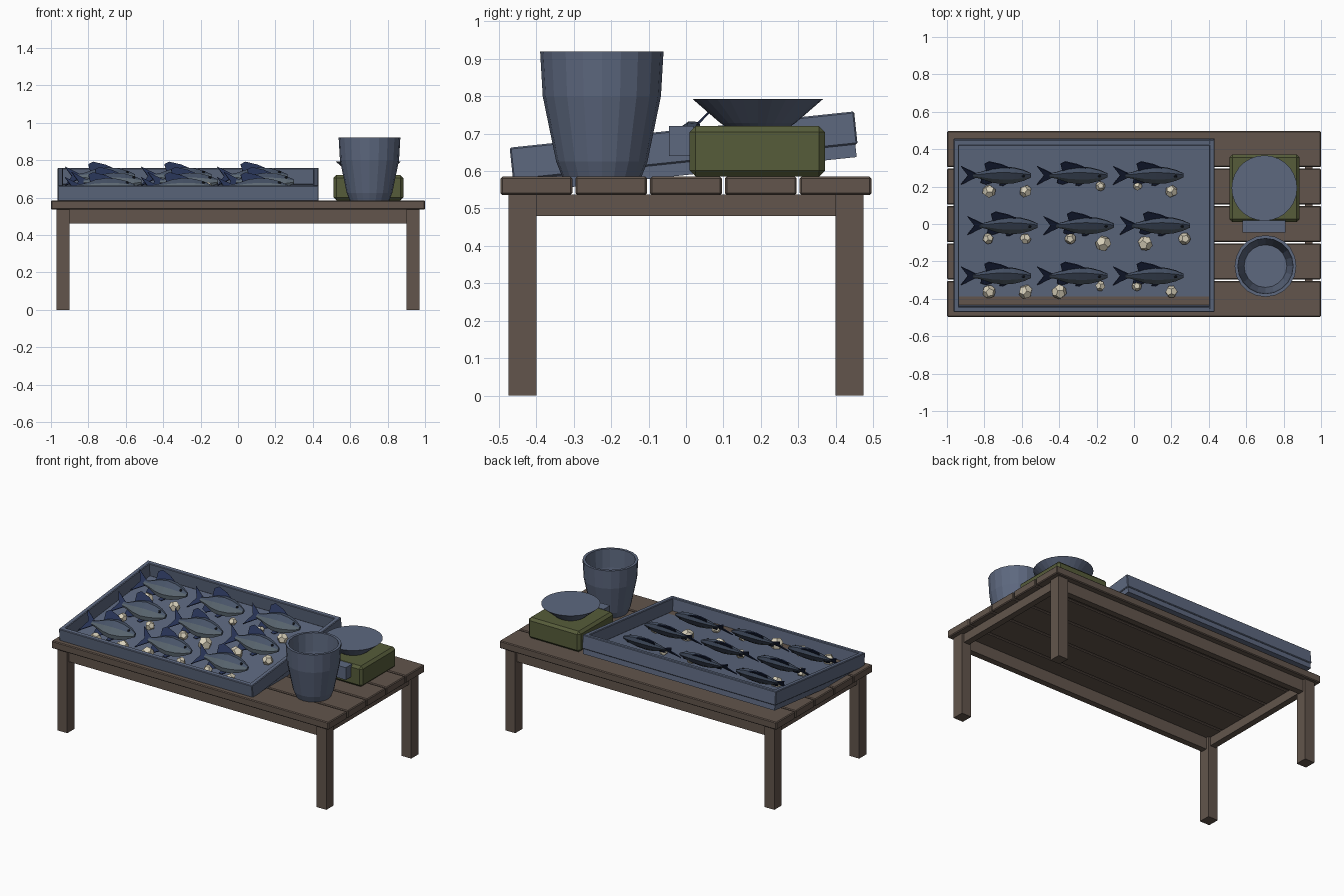
import bpy, bmesh, math, random
from mathutils import Matrix, Vector

random.seed(4)
cube = bpy.data.objects.get("Cube")
if cube:
    bpy.data.objects.remove(cube)


def material(name, r, g, b):
    lin = [(c / 255 / 12.92) if c < 11 else ((c / 255 + 0.055) / 1.055) ** 2.4 for c in (r, g, b)]
    m = bpy.data.materials.new(name)
    m.use_nodes = True
    m.diffuse_color = (*lin, 1)
    m.node_tree.nodes["Principled BSDF"].inputs["Base Color"].default_value = (*lin, 1)
    return m


WOOD = material("brown_wood", 98, 85, 76)
SLATE = material("slate_blue", 93, 104, 127)
OLIVE = material("olive_green", 86, 92, 58)
BACK = material("fish_back", 72, 84, 104)
BELLY = material("fish_belly", 92, 104, 114)
FIN = material("navy_fin", 38, 50, 84)
EYE = material("dark_eye", 28, 32, 40)
ICE = material("cream_ice", 216, 208, 186)


def add(name, data, matrix=None):
    ob = bpy.data.objects.new(name, data)
    bpy.context.scene.collection.objects.link(ob)
    if matrix:
        ob.matrix_world = matrix
    return ob


def finish(name, bm, mats, matrix=None):
    bmesh.ops.recalc_face_normals(bm, faces=bm.faces[:])
    me = bpy.data.meshes.new(name)
    bm.to_mesh(me)
    bm.free()
    for m in mats:
        me.materials.append(m)
    return add(name, me, matrix)


def box(name, lo, hi, mat, bevel=0, matrix=None):
    bm = bmesh.new()
    lo, hi = Vector(lo), Vector(hi)
    bmesh.ops.create_cube(bm, size=1, matrix=Matrix.Translation((lo + hi) / 2) @ Matrix.Diagonal((*(hi - lo), 1)))
    if bevel:
        bmesh.ops.bevel(bm, geom=bm.edges[:], offset=bevel, segments=1, affect='EDGES')
    return finish(name, bm, [mat], matrix)


def lathe(name, profile, centre, sides, mat):
    """Closed solid of revolution with flat caps at both profile ends."""
    bm = bmesh.new()
    rings = [[bm.verts.new((r * math.cos(k * math.tau / sides), r * math.sin(k * math.tau / sides), z))
              for k in range(sides)] for r, z in profile]
    for a, b in zip(rings, rings[1:]):
        for k in range(sides):
            j = (k + 1) % sides
            bm.faces.new((a[k], a[j], b[j], b[k]))
    bm.faces.new(rings[0])
    bm.faces.new(rings[-1])
    return finish(name, bm, [mat], Matrix.Translation((*centre, 0)))


# Table: planks, legs, aprons
for i in range(5):
    y = -0.5 + 0.2 * i
    box(f"table_plank_{i + 1}", (-1, y + 0.004, 0.536), (1, y + 0.196, 0.585), WOOD, 0.005)
for sx, side in ((-1, "right"), (1, "left")):
    for sy, end in ((-1, "front"), (1, "back")):
        xs, ys = sorted((sx * 0.9, sx * 0.97)), sorted((sy * 0.4, sy * 0.475))
        box(f"{end}_{side}_leg", (xs[0], ys[0], 0), (xs[1], ys[1], 0.537), WOOD)
    xs = sorted((sx * 0.915, sx * 0.955))
    box(f"{side}_apron", (xs[0], -0.4, 0.48), (xs[1], 0.4, 0.537), WOOD)
for sy, end in ((-1, "front"), (1, "back")):
    ys = sorted((sy * 0.418, sy * 0.458))
    box(f"{end}_apron", (-0.9, ys[0], 0.46), (0.9, ys[1], 0.537), WOOD)

# Tilted tray: floor and four walls
TRAY = Matrix.Translation((-0.267, -0.002, 0.6255)) @ Matrix.Rotation(math.radians(6), 4, 'X')
W, D, T, H = 0.698, 0.463, 0.03, 0.086
box("tray_floor", (-W + 0.006, -D + 0.006, -0.036), (W - 0.006, D - 0.006, 0), SLATE, 0, TRAY)
for s, a, b in ((-1, "right", "front"), (1, "left", "back")):
    xs, ys = sorted((s * W, s * (W - T))), sorted((s * D, s * (D - T)))
    box(f"tray_{a}_wall", (xs[0], -D, -0.002), (xs[1], D, H), SLATE, 0.004, TRAY)
    box(f"tray_{b}_wall", (-W, ys[0], -0.002), (W, ys[1], H), SLATE, 0.004, TRAY)


# Fish: lofted body, plate fins, eyes
def fish_mesh():
    bm = bmesh.new()
    sections = [(-0.13, 0.014, 0.006), (-0.09, 0.025, 0.013), (-0.03, 0.052, 0.026), (0.03, 0.064, 0.031),
                (0.09, 0.056, 0.029), (0.14, 0.038, 0.021), (0.18, 0.014, 0.009)]
    n = 8
    rings = [[bm.verts.new((x, w * math.cos(k * math.tau / n), h * math.sin(k * math.tau / n)))
              for k in range(n)] for x, h, w in sections]
    for a, b in zip(rings, rings[1:]):
        for k in range(n):
            j = (k + 1) % n
            bm.faces.new((a[k], a[j], b[j], b[k])).material_index = 0 if k < n // 2 else 1
    for ring in (rings[0], rings[-1]):
        bm.faces.new(ring)

    fins = {
        "tail": [(-0.11, 0.012), (-0.195, 0.07), (-0.158, 0), (-0.195, -0.07), (-0.11, -0.012)],
        "dorsal": [(0.07, 0.055), (0.02, 0.085), (-0.045, 0.106), (-0.07, 0.088), (-0.06, 0.036), (0.02, 0.055)],
        "anal": [(-0.02, -0.05), (-0.06, -0.068), (-0.09, -0.055), (-0.085, -0.022)],
        "pelvic": [(0.06, -0.055), (0.03, -0.078), (0.01, -0.075), (0.02, -0.055)],
    }
    for pts in fins.values():
        sides = [[bm.verts.new((x, y, z)) for x, z in pts] for y in (-0.003, 0.003)]
        faces = [bm.faces.new(s) for s in sides]
        for k in range(len(pts)):
            j = (k + 1) % len(pts)
            faces.append(bm.faces.new((sides[0][k], sides[0][j], sides[1][j], sides[1][k])))
        for f in faces:
            f.material_index = 2
    for s in (-1, 1):
        old = set(bm.faces)
        bmesh.ops.create_icosphere(bm, subdivisions=1, radius=0.009,
                                   matrix=Matrix.Translation((0.138, s * 0.018, 0.012)))
        for f in set(bm.faces) - old:
            f.material_index = 3
    bmesh.ops.recalc_face_normals(bm, faces=bm.faces[:])
    me = bpy.data.meshes.new("fish")
    bm.to_mesh(me)
    bm.free()
    for m in (BACK, BELLY, FIN, EYE):
        me.materials.append(m)
    return me


fish = fish_mesh()
ROLL = Matrix.Rotation(math.radians(-50), 4, 'X')
for row, (x0, y) in enumerate(((-0.73, -0.27), (-0.695, 0.0), (-0.73, 0.27))):
    for col in range(3):
        place = Matrix.Translation((x0 + 0.407 * col + 0.267, y, 0.06))
        add(f"fish_{row + 1}_{col + 1}", fish, TRAY @ place @ ROLL)


# Ice lumps: dodecahedra resting between the fish
def lump_mesh():
    bm = bmesh.new()
    g = (1 + 5 ** 0.5) / 2
    signs = (-1, 1)
    pts = [(a, b, c) for a in signs for b in signs for c in signs]
    for a in signs:
        for b in signs:
            p = Vector((0, a / g, b * g))
            pts += [p, p.zxy, p.yzx]
    for p in pts:
        bm.verts.new(Vector(p).normalized())
    bmesh.ops.convex_hull(bm, input=bm.verts[:])
    bmesh.ops.dissolve_limit(bm, angle_limit=0.05, verts=bm.verts[:], edges=bm.edges[:])
    bmesh.ops.recalc_face_normals(bm, faces=bm.faces[:])
    me = bpy.data.meshes.new("ice_lump")
    bm.to_mesh(me)
    bm.free()
    me.materials.append(ICE)
    return me


lump = lump_mesh()
lumps = {
    0.18: [(-0.775, 0.036), (-0.58, 0.034), (0.2, 0.034)],
    0.207: [(-0.18, 0.026), (0.02, 0.024)],
    -0.075: [(-0.78, 0.03), (-0.58, 0.03), (-0.34, 0.03), (0.27, 0.033)],
    -0.1: [(-0.165, 0.043), (0.06, 0.041)],
    -0.36: [(-0.775, 0.036), (-0.58, 0.039), (-0.4, 0.041), (0.2, 0.034)],
    -0.33: [(-0.18, 0.028), (0.015, 0.027)],
}
for y, row in lumps.items():
    for x, r in row:
        spin = Matrix.Rotation(random.uniform(0, math.tau), 4, 'Z') @ Matrix.Rotation(random.uniform(0, 1), 4, 'X')
        add("ice_lump", lump, TRAY @ Matrix.Translation((x + 0.267, y, r * 0.6)) @ spin @ Matrix.Scale(r, 4))

# Bucket, hollow with a thick rim
lathe("bucket", [(0.106, 0.585), (0.122, 0.625), (0.158, 0.8), (0.165, 0.92), (0.148, 0.92),
                 (0.142, 0.8), (0.114, 0.64)], (0.703, -0.225), 20, SLATE)

# Weighing scale: body, display and pan
box("scale_body", (0.51, 0.01, 0.585), (0.885, 0.372, 0.72), OLIVE, 0.016)
box("scale_display", (0.58, -0.045, 0.64), (0.81, 0.02, 0.72), SLATE)
lathe("scale_pan", [(0.085, 0.718), (0.1, 0.728), (0.175, 0.793)], (0.697, 0.192), 28, SLATE)
